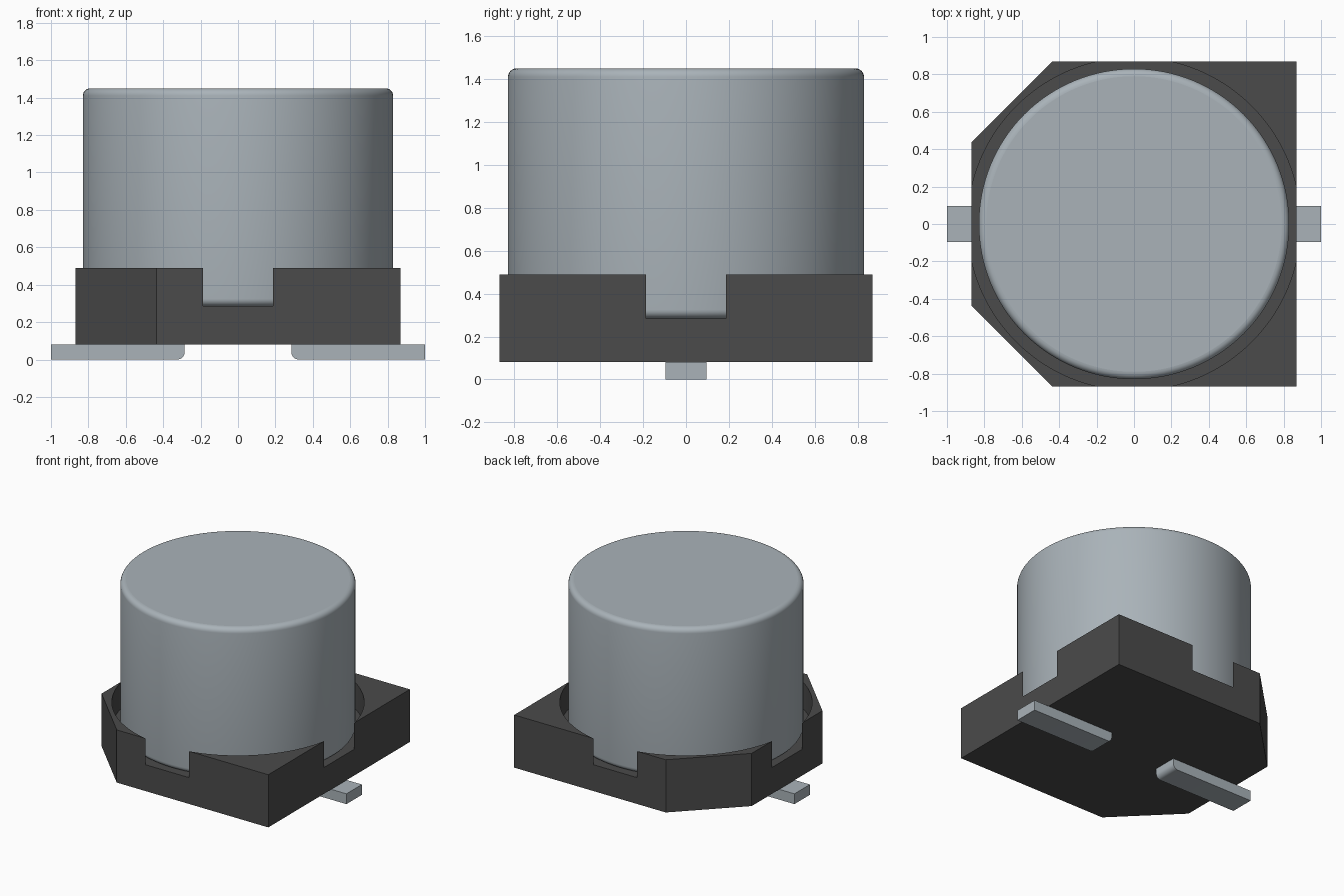
import bpy, bmesh, math
from mathutils import Matrix

cube = bpy.data.objects.get("Cube")
if cube:
    bpy.data.objects.remove(cube, do_unlink=True)


def material(name, rgb, metallic=0.0):
    mat = bpy.data.materials.new(name)
    mat.diffuse_color = (*rgb, 1)
    mat.use_nodes = True
    bsdf = mat.node_tree.nodes["Principled BSDF"]
    bsdf.inputs["Base Color"].default_value = (*rgb, 1)
    bsdf.inputs["Metallic"].default_value = metallic
    return mat


ALUMINIUM = material("light grey metal", (0.40, 0.45, 0.485))
PLASTIC = material("dark grey plastic", (0.07, 0.07, 0.07))


def finish(name, bm, mat):
    bmesh.ops.recalc_face_normals(bm, faces=bm.faces)
    mesh = bpy.data.meshes.new(name)
    bm.to_mesh(mesh)
    bm.free()
    mesh.materials.append(mat)
    obj = bpy.data.objects.new(name, mesh)
    bpy.context.collection.objects.link(obj)
    return obj


def activate(obj):
    bpy.ops.object.select_all(action='DESELECT')
    obj.select_set(True)
    bpy.context.view_layer.objects.active = obj


def smooth(obj):
    activate(obj)
    bpy.ops.object.shade_smooth_by_angle(angle=math.radians(30))


def cylinder(radius, z0, z1, segments=128):
    bm = bmesh.new()
    bmesh.ops.create_cone(bm, cap_ends=True, segments=segments,
                          radius1=radius, radius2=radius, depth=z1 - z0,
                          matrix=Matrix.Translation((0, 0, (z0 + z1) / 2)))
    return bm


def prism(points, axis, start, length):
    """Extrude a closed outline along axis 'y' or 'z'."""
    bm = bmesh.new()
    if axis == 'z':
        verts = [bm.verts.new((a, b, start)) for a, b in points]
        move = (0, 0, length)
    else:
        verts = [bm.verts.new((a, start, b)) for a, b in points]
        move = (0, length, 0)
    face = bm.faces.new(verts)
    new = bmesh.ops.extrude_face_region(bm, geom=[face])["geom"]
    bmesh.ops.translate(bm, vec=move,
                        verts=[v for v in new if isinstance(v, bmesh.types.BMVert)])
    return bm


# Square base with two chamfered corners on the -x side
H, C = 0.87, 0.435
outline = [(H, -H), (H, H), (-C, H), (-H, C), (-H, -C), (-C, -H)]
base = finish("base", prism(outline, 'z', 0.08, 0.41), PLASTIC)

# Round pocket, slightly wider than the base, opens a notch in every side
FLOOR = 0.285
cutter = finish("pocket_cutter", cylinder(0.89, FLOOR, 0.8), PLASTIC)
cutter.hide_render = True
mod = base.modifiers.new("pocket", 'BOOLEAN')
mod.operation = 'DIFFERENCE'
mod.solver = 'EXACT'
mod.object = cutter
activate(base)
bpy.ops.object.modifier_apply(modifier=mod.name)
bpy.data.objects.remove(cutter, do_unlink=True)
smooth(base)

# Can with rounded rims and flat end caps
bm = cylinder(0.83, FLOOR, 1.45)
rims = [e for e in bm.edges if abs(e.verts[0].co.z - e.verts[1].co.z) < 1e-5]
bmesh.ops.bevel(bm, geom=rims, offset=0.04, segments=6, profile=0.5, affect='EDGES')
can = finish("can", bm, ALUMINIUM)
smooth(can)
for poly in can.data.polygons:
    if abs(poly.normal.z) > 0.999:
        poly.use_smooth = False

# Flat leads whose inner lower edge is rounded
R = 0.04
arc = [(0.285 + R - R * math.cos(t), R - R * math.sin(t))
       for t in (i * math.pi / 12 for i in range(7))]
for name, side in (("left_lead", 1), ("right_lead", -1)):
    profile = [(side * x, z) for x, z in arc + [(1.0, 0.0), (1.0, 0.08), (0.285, 0.08)]]
    smooth(finish(name, prism(profile, 'y', -0.095, 0.19), ALUMINIUM))
